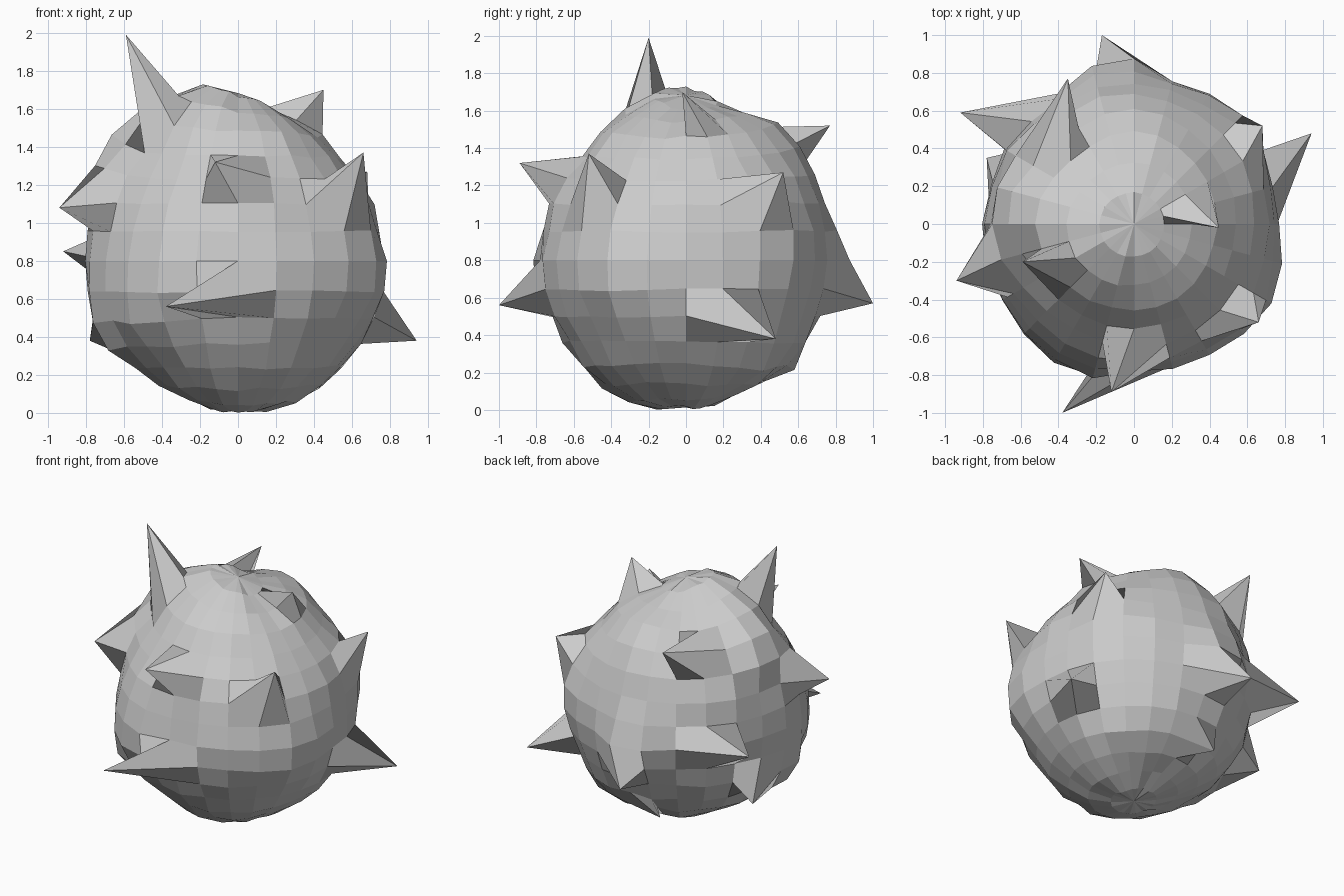
import bpy, bmesh, math, random
from mathutils import Vector

random.seed(4)
CENTRE = Vector((0, 0, 0.8))

# Soft lumps and hollows on the body: direction, radial amount, width
LUMPS = [
    ((-0.22, -0.10, 0.95), 0.14, 0.32),
    ((-0.69, 0.10, 0.70), 0.17, 0.28),
    ((-0.75, -0.20, 0.45), 0.06, 0.25),
    ((-0.65, 0.45, 0.45), 0.06, 0.25),
    ((-0.80, -0.05, 0.00), 0.03, 0.25),
    ((-0.05, 0.68, 0.74), 0.09, 0.35),
    ((-0.12, 1.00, 0.00), 0.14, 0.22),
    ((-0.30, -0.82, -0.08), 0.08, 0.25),
    ((-0.60, -0.65, -0.30), 0.08, 0.30),
    ((-0.78, -0.15, -0.38), 0.08, 0.26),
    ((0.78, -0.28, -0.18), 0.03, 0.25),
    ((0.68, -0.50, 0.00), 0.06, 0.30),
    ((0.80, 0.05, 0.10), -0.03, 0.30),
    ((0.65, 0.60, 0.20), 0.05, 0.30),
    ((0.65, -0.10, 0.75), -0.03, 0.30),
    ((0.45, 0.50, -0.65), 0.04, 0.25),
    ((0.00, -0.55, -0.85), 0.02, 0.30),
    ((-0.35, 0.10, -0.72), -0.04, 0.30),
    ((0.05, 0.35, -0.70), -0.04, 0.25),
]

# Spikes: point on the body, then tip
SPIKES = [
    ((-0.46, -0.20, 1.48), (-0.59, -0.20, 1.99)),
    ((-0.73, -0.22, 1.10), (-0.94, -0.30, 1.08)),
    ((-0.56, 0.56, 0.80), (-0.92, 0.59, 0.85)),
    ((0.72, 0.19, 0.50), (0.94, 0.48, 0.38)),
    ((0.00, -0.78, 0.65), (-0.38, -1.00, 0.56)),
    ((-0.10, 0.78, 0.62), (-0.17, 1.00, 0.57)),
    ((0.55, -0.50, 1.10), (0.66, -0.52, 1.37)),
    ((0.36, 0.11, 1.51), (0.45, -0.02, 1.70)),
    ((-0.40, 0.46, 1.42), (-0.35, 0.77, 1.52)),
    ((-0.02, -0.74, 1.22), (-0.12, -0.89, 1.32)),
    ((0.66, 0.32, 1.15), (0.68, 0.52, 1.27)),
    ((-0.02, 0.60, 0.28), (-0.20, 0.58, 0.22)),
    ((-0.72, 0.15, 0.44), (-0.78, 0.35, 0.38)),
]

# Faceted ball
bm = bmesh.new()
bmesh.ops.create_uvsphere(bm, u_segments=24, v_segments=16, radius=1)
for v in bm.verts:
    d = v.co.normalized()
    r = 0.782 + random.uniform(-0.012, 0.012)
    for direction, amount, width in LUMPS:
        gap = d.angle(Vector(direction))
        r += amount * math.exp(-(gap / width) ** 2)
    if d.z > 0.8:
        r += 0.03
    v.co = CENTRE + d * r

# Pull single points out into sharp spikes
used = set()
for base, tip in SPIKES:
    free = [v for v in bm.verts if v not in used]
    v = min(free, key=lambda p: (p.co - Vector(base)).length)
    v.co = tip
    used.add(v)

# Rest the lowest point on the ground
low = min(v.co.z for v in bm.verts)
for v in bm.verts:
    if v.co.z < 0.8:
        v.co.z -= low * max(0, 1 - v.co.z / 0.3)

mesh = bpy.data.meshes.new("spiky_ball")
bm.to_mesh(mesh)
bm.free()
bpy.context.collection.objects.link(bpy.data.objects.new("spiky_ball", mesh))
